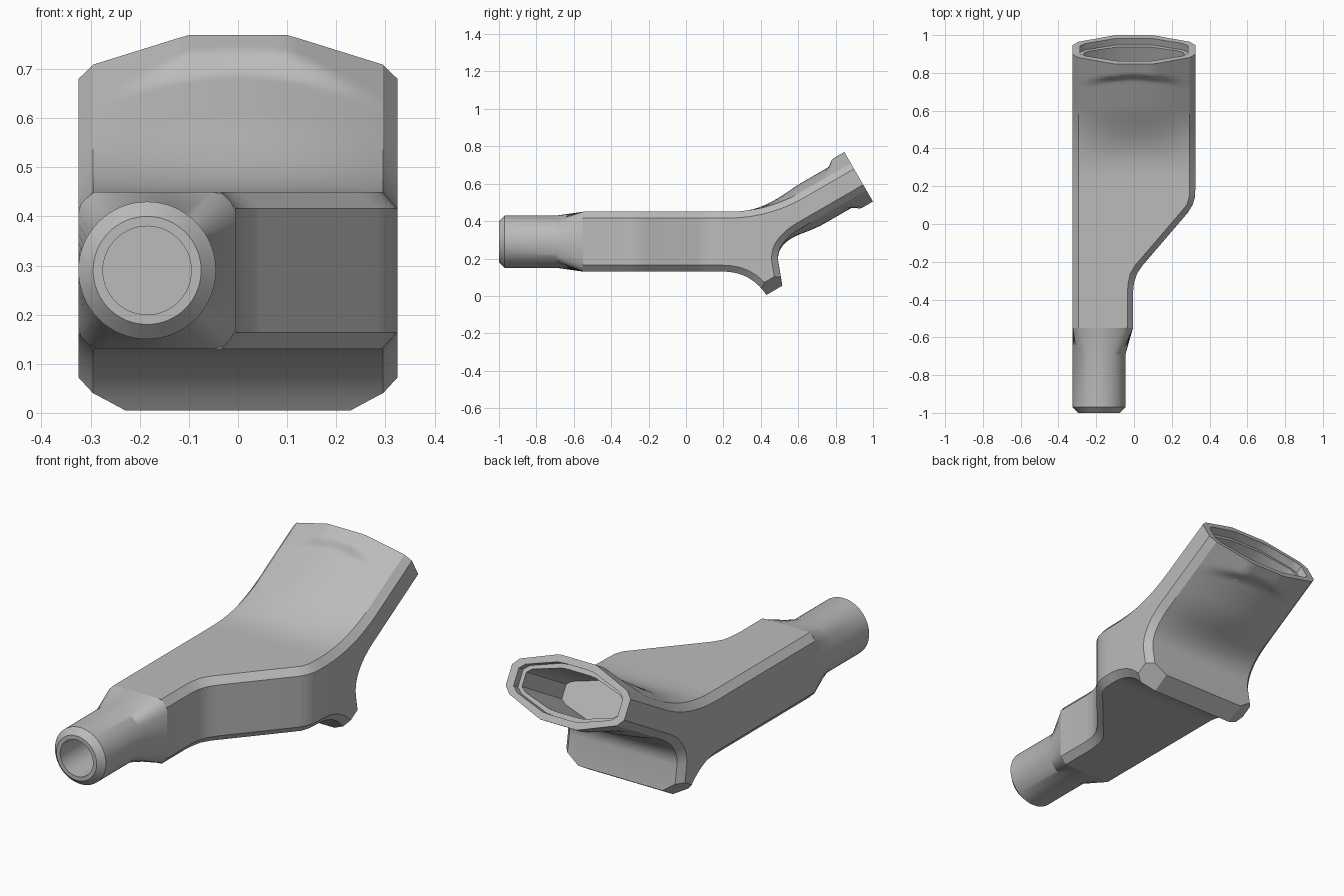
import bpy, bmesh, math
from mathutils import Vector

if "Cube" in bpy.data.objects:
    bpy.data.objects.remove(bpy.data.objects["Cube"])

grey = bpy.data.materials.new("plain grey")
grey.use_nodes = True
grey.diffuse_color = (0.5, 0.5, 0.5, 1)
grey.node_tree.nodes["Principled BSDF"].inputs["Base Color"].default_value = (0.5, 0.5, 0.5, 1)

HALF, CH = 0.325, 0.03                      # half width and edge chamfer
END = Vector((0.923, 0.637))                # middle of the mouth, as (y, z)
AXIS = Vector((math.cos(math.radians(30)), 0.5))
UP = Vector((-AXIS.y, AXIS.x))


def make_object(name, bm):
    bmesh.ops.recalc_face_normals(bm, faces=bm.faces[:])
    mesh = bpy.data.meshes.new(name)
    bm.to_mesh(mesh)
    bm.free()
    mesh.materials.append(grey)
    ob = bpy.data.objects.new(name, mesh)
    bpy.context.collection.objects.link(ob)
    return ob


def bridge(bm, rings):
    for a, b in zip(rings, rings[1:]):
        for i in range(len(a)):
            j = (i + 1) % len(a)
            bm.faces.new((a[i], a[j], b[j], b[i]))


def smooth(ob):
    bpy.ops.object.select_all(action='DESELECT')
    ob.select_set(True)
    bpy.context.view_layer.objects.active = ob
    bpy.ops.object.shade_smooth_by_angle(angle=math.radians(28))


def step(lo, hi, v):
    t = max(0, min(1, (v - lo) / (hi - lo)))
    return t * t * (3 - 2 * t)


def bezier(a, c, b, n):
    a, c, b = Vector(a), Vector(c), Vector(b)
    return [a * (1 - t) ** 2 + c * 2 * t * (1 - t) + b * t * t
            for t in (i / n for i in range(n + 1))]


def line(a, b, n):
    return [Vector(a).lerp(Vector(b), i / n) for i in range(1, n + 1)]


def normals(pts, side):
    out = []
    for i in range(len(pts)):
        t = (pts[min(i + 1, len(pts) - 1)] - pts[max(i - 1, 0)]).normalized()
        out.append(Vector((-t.y, t.x)) * side)
    return out


def crown(p, x):
    """Swelling of the arm at a profile point: a shallow hump, fuller at the mouth lip."""
    e = (END - p).dot(AXIS)
    x = abs(x)
    roof = max(0, min(0.07, (0.295 - x) * 0.36))
    waist = 0.042 * max(0, 1 - (x / 0.295) ** 2)
    shift = x * x
    lip = 1 - step(0.06 + shift, 0.115 + shift, e)
    grow = 1 - step(0.28, 0.62, e)
    return grow * (min(roof, waist) * (1 - lip) + roof * lip)


# Plan of the right-hand wall as (y, x)
plan = [(-0.55, -0.005), (-0.36, -0.005), (-0.31, 0.0), (-0.265, 0.015), (-0.22, 0.045),
        (0.06, 0.285), (0.1, 0.31), (0.14, 0.322), (0.19, HALF)]


def wall(y):
    """Wall position and chamfer width measured along x."""
    for (y0, x0), (y1, x1) in zip(plan, plan[1:]):
        if y <= y1:
            return (x0 + (x1 - x0) * (y - y0) / (y1 - y0),
                    CH * math.hypot(1, (x1 - x0) / (y1 - y0)))
    return HALF, CH


# Side profile in three runs: top, underside to the fin tip, fin back to the mouth
top_end, low_end = END + UP * 0.083, END - UP * 0.083
top = [Vector((y, 0.45)) for y, x in plan]
top += bezier((0.22, 0.45), (0.433, 0.45), (0.615, 0.555), 12)
top += line(top[-1], top_end, 20)
under = [Vector((y, 0.13)) for y, x in plan]
under += bezier((0.2, 0.13), (0.345, 0.13), (0.43, 0.005), 10)
back = [Vector((0.515, 0.055))]
back += bezier((0.492, 0.19), (0.482, 0.287), (0.62, 0.366), 12)
back += line(back[-1], low_end, 20)
profile = top + back[::-1] + under[::-1]
norms = normals(top, 1) + normals(back, -1)[::-1] + normals(under, -1)[::-1]

# Body: the profile repeated across the width, inset on the two outer walls
bm = bmesh.new()
COLS = 24
rings = []
for k in range(-1, COLS + 2):
    ring = []
    for p, n in zip(profile, norms):
        xr, cut = wall(p.x)
        if k < 0 or k > COLS:
            x, q = (-HALF if k < 0 else xr), p - n * 0.034
            if p.x == -0.55:
                q.x = -0.55
        else:
            x = -HALF + CH + (xr - cut + HALF - CH) * k / COLS
            q = p + n * crown(p, x)
        ring.append(bm.verts.new((x, q.x, q.y)))
    rings.append(ring)
bridge(bm, rings)
N = len(plan)
for r in (rings[0], rings[-1]):
    for i in range(N - 1):
        bm.faces.new((r[i], r[i + 1], r[-2 - i], r[-1 - i]))
    bm.faces.new(r[N - 1:len(r) - N + 1])

# Clip the two lower corners of the fin
for s in (-1, 1):
    cut = bmesh.ops.bisect_plane(bm, geom=bm.verts[:] + bm.edges[:] + bm.faces[:],
                                 plane_co=(s * 0.23, 0.4725, 0.03),
                                 plane_no=(s * 0.0635, 0.095 * 0.5, -0.095 * AXIS.x),
                                 clear_outer=True)
    edges = [g for g in cut["geom_cut"] if isinstance(g, bmesh.types.BMEdge)]
    bmesh.ops.holes_fill(bm, edges=edges, sides=0)
body = make_object("body", bm)


# Mouth cavity: a shallow wider recess, then a deep narrower pocket
def mouth_cutter(name, size, depth):
    quarter = [(0.285, 0.042), (0.258, 0.066), (0.1, 0.117), (0.06, 0.12)]
    section = quarter + [(-x, v) for x, v in quarter[::-1]]
    section += [(-x, -v) for x, v in section]
    bm = bmesh.new()
    loops = []
    for e in (-0.05, depth):
        loop = []
        for x, v in section:
            q = END + UP * v * size[1] - AXIS * e
            loop.append(bm.verts.new((x * size[0], q.x, q.y)))
        loops.append(loop)
    bridge(bm, loops)
    for loop in loops:
        bm.faces.new(loop)
    return make_object(name, bm)


# Tube, blended into the squared front of the body
CX, CZ, SEG = -0.185, 0.29, 64


def box_radius(a):
    """Distance from the tube axis to the chamfered front of the body."""
    c, s = math.cos(a), math.sin(a)
    right, left, high = -0.005 - CX, CX + HALF, 0.16
    best = 9
    for nx, nz, d in ((1, 0, right), (-1, 0, left), (0, 1, high), (0, -1, high),
                      (1, 1, right + high - CH), (1, -1, right + high - CH),
                      (-1, 1, left + high - CH), (-1, -1, left + high - CH)):
        f = nx * c + nz * s
        if f > 1e-6:
            best = min(best, d / f)
    return best


def lathe(bm, steps):
    loops = []
    for y, r in steps:
        loop = []
        for i in range(SEG):
            a = math.tau * i / SEG
            d = r or box_radius(a)
            loop.append(bm.verts.new((CX + d * math.cos(a), y, CZ + d * math.sin(a))))
        loops.append(loop)
    bridge(bm, loops)
    return loops


bm = bmesh.new()
lathe(bm, [(-0.55, None), (-0.69, 0.14), (-0.97, 0.14), (-1, 0.11), (-1, 0.09), (-0.55, 0.09)])
tube = make_object("tube", bm)

bm = bmesh.new()
for loop in lathe(bm, [(-0.6, 0.09), (-0.25, 0.09)]):
    bm.faces.new(loop)
cutters = [make_object("bore_cutter", bm),
           mouth_cutter("mouth_recess_cutter", (1, 1), 0.04),
           mouth_cutter("mouth_pocket_cutter", (0.93, 0.82), 0.4)]

# Cut the openings and apply
for c in cutters:
    mod = body.modifiers.new(c.name, 'BOOLEAN')
    mod.operation, mod.solver, mod.object = 'DIFFERENCE', 'EXACT', c
    bpy.ops.object.select_all(action='DESELECT')
    bpy.context.view_layer.objects.active = body
    body.select_set(True)
    bpy.ops.object.modifier_apply(modifier=mod.name)
for c in cutters:
    bpy.data.objects.remove(c)

smooth(body)
smooth(tube)
